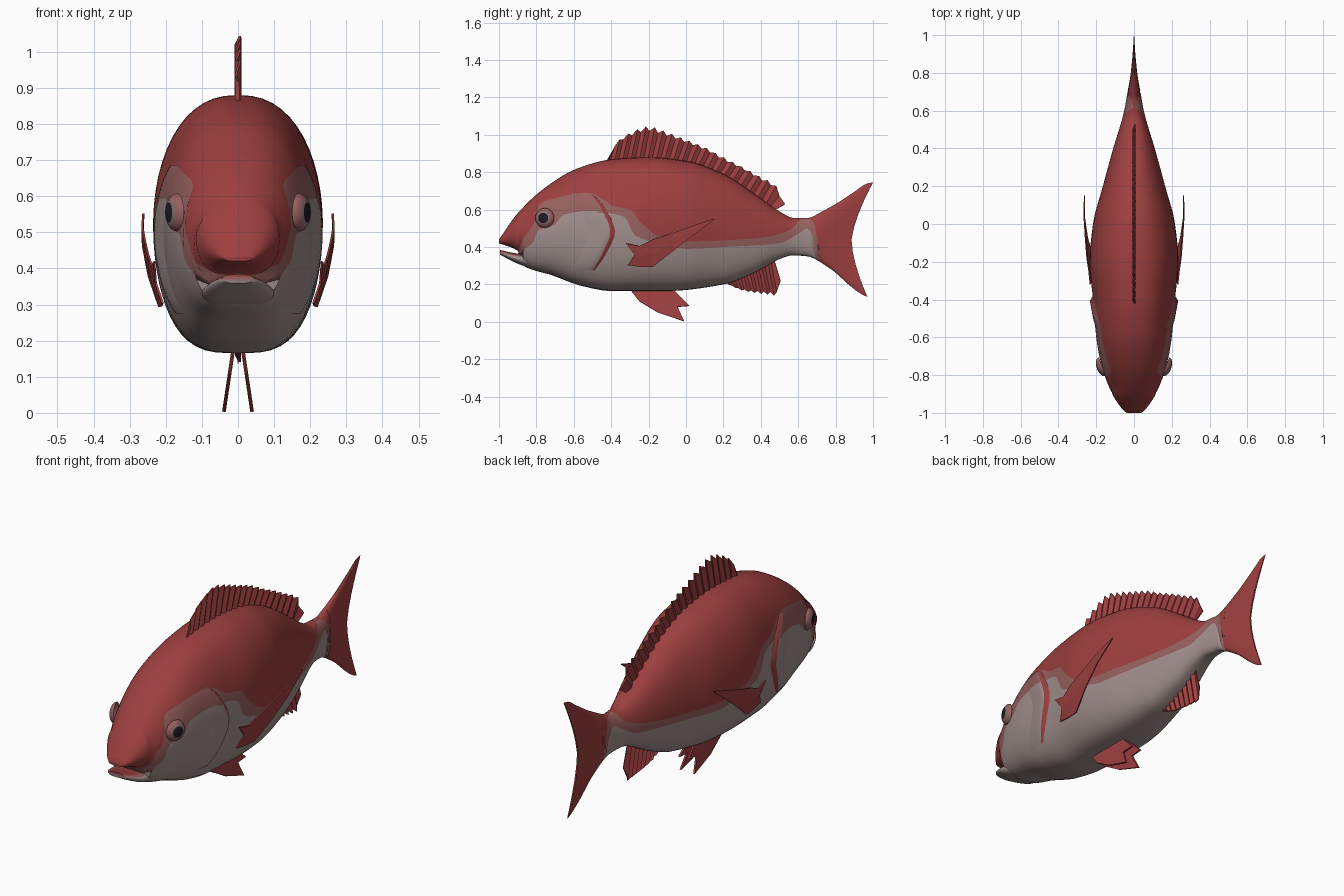
import bpy, math
from math import pi, sin, cos, acos

if "Cube" in bpy.data.objects:
    bpy.data.objects.remove(bpy.data.objects["Cube"])


def material(name, rgb):
    m = bpy.data.materials.new(name)
    m.use_nodes = True
    m.diffuse_color = (*rgb, 1)
    m.node_tree.nodes["Principled BSDF"].inputs["Base Color"].default_value = (*rgb, 1)
    return m


RED, PINK, BELLY, IRIS, BLACK = range(5)
MATS = [material("scale_red", (0.34, 0.05, 0.05)), material("pink_band", (0.31, 0.12, 0.115)),
        material("pale_belly", (0.36, 0.28, 0.27)), material("eye_iris", (0.26, 0.16, 0.16)),
        material("pupil_black", (0.012, 0.012, 0.018))]


def build(name, verts, faces, mats, smooth=True, mirror=False, thick=0):
    me = bpy.data.meshes.new(name)
    me.from_pydata(verts, [], faces)
    for m in MATS:
        me.materials.append(m)
    for p, i in zip(me.polygons, mats):
        p.material_index = i
    ob = bpy.data.objects.new(name, me)
    bpy.context.collection.objects.link(ob)
    if smooth:
        bpy.ops.object.select_all(action='DESELECT')
        ob.select_set(True)
        bpy.context.view_layer.objects.active = ob
        bpy.ops.object.shade_smooth_by_angle(angle=math.radians(50))
    if thick:
        s = ob.modifiers.new("thickness", 'SOLIDIFY')
        s.thickness, s.offset = thick, 0
    if mirror:
        ob.modifiers.new("mirror", 'MIRROR').use_mirror_merge = False
    return ob


def curve(*pts):
    """Monotone cubic through the points."""
    d = [(b[1] - a[1]) / (b[0] - a[0]) for a, b in zip(pts, pts[1:])]
    m = [d[0]] + [2 * a * b / (a + b) if a * b > 0 else 0 for a, b in zip(d, d[1:])] + [d[-1]]

    def f(x):
        x = min(max(x, pts[0][0]), pts[-1][0])
        i = max(k for k in range(len(d)) if x >= pts[k][0])
        (x0, y0), (x1, y1) = pts[i], pts[i + 1]
        h = x1 - x0
        t = (x - x0) / h
        return (y0 * (1 + 2 * t) * (1 - t) ** 2 + m[i] * h * t * (1 - t) ** 2
                + y1 * t * t * (3 - 2 * t) + m[i + 1] * h * t * t * (t - 1))
    return f


# Body outline: back, belly, half width, and the two colour borders
top = curve((-1, .44), (-.9, .58), (-.75, .72), (-.58, .82), (-.4, .868), (-.2, .88), (0, .86),
            (.2, .79), (.4, .66), (.5, .59), (.58, .555), (.65, .555), (.72, .585))
bot = curve((-1, .42), (-.9, .38), (-.87, .3), (-.72, .25), (-.55, .19), (-.4, .165), (-.1, .165),
            (.2, .2), (.36, .26), (.5, .335), (.57, .355), (.65, .35), (.72, .32))
wide = curve((-1, .04), (-.97, .07), (-.9, .115), (-.75, .172), (-.6, .2), (-.4, .217), (-.2, .235),
             (0, .217), (.2, .165), (.4, .11), (.6, .052), (.72, .031))
outer = curve((-.95, .2), (-.9, .38), (-.86, .46), (-.81, .53), (-.79, .62), (-.74, .65), (-.52, .69),
              (-.45, .66), (-.39, .62), (-.3, .6), (-.25, .54), (-.15, .46), (0, .43), (.2, .435),
              (.4, .45), (.5, .47), (.57, .5), (.62, .555), (.68, .54), (.7, .46), (.715, .3))
inner = curve((-.92, .2), (-.86, .39), (-.82, .42), (-.79, .49), (-.7, .52), (-.66, .57), (-.55, .59),
              (-.4, .58), (-.33, .56), (-.27, .46), (-.1, .41), (0, .39), (.2, .4), (.5, .42),
              (.6, .47), (.65, .5), (.68, .45), (.695, .3))


def angle(z, t, b):
    return acos(min(1, max(-1, 2 * (z - b) / (t - b) - 1)))


def girth(a):
    return max(0, sin(a)) ** (.85 if a < pi / 2 else .62)


def surface(y, z):
    return wide(y) * girth(angle(z, top(y), bot(y)))


BANDS = ((14, RED), (3, PINK), (12, BELLY))


def loft(name, stations):
    """Stations: y, top, bottom, half width, outer border, inner border, bow."""
    verts, faces, mats = [], [], []
    side = [m for n, m in BANDS for _ in range(n)]
    colours = side + side[::-1]
    n = len(colours)
    for y, t, b, w, zo, zi, bow in stations:
        ao = min(max(angle(zo, t, b), .001), pi - 2e-4)
        ai = min(max(angle(zi, t, b), ao + 5e-5), pi - 1e-4)
        cuts = (0, ao, ai, pi)
        angs = [cuts[k] + (cuts[k + 1] - cuts[k]) * i / c
                for k, (c, _) in enumerate(BANDS) for i in range(c)] + [pi]
        half = []
        for a in angs:
            c = cos(a)
            yy = y - bow * (1 - abs(c) ** 1.5) - bow * .15 * (1 - c)
            half.append((w * girth(a), yy, (t + b) / 2 + (t - b) / 2 * c))
        verts += half + [(-x, yy, z) for x, yy, z in half[-2:0:-1]]
    rows = len(stations)
    for r in range(rows - 1):
        for i in range(n):
            j = (i + 1) % n
            faces.append((r * n + i, r * n + j, r * n + n + j, r * n + n + i))
            mats.append(colours[i])
    # end caps as strips across the section
    for base, flip in ((0, 1), ((rows - 1) * n, -1)):
        for i in range(n // 2):
            q = [base + i, base + (n - i) % n, base + n - i - 1, base + i + 1]
            q = list(dict.fromkeys(q))
            faces.append(q[::flip])
            mats.append(side[i])
    return build(name, verts, faces, mats)


def steps(a, b, n):
    return [a + (b - a) * i / n for i in range(n + 1)]


loft("body", [(y, top(y), bot(y), wide(y), outer(y), inner(y), 0) for y in steps(-1, .72, 120)])

# Lower jaw with a red lining and a pink lip
jt = curve((-1, .385), (-.9, .365), (-.82, .36))
jb = curve((-1, .362), (-.93, .325), (-.88, .303), (-.82, .287))
jw = curve((-1, .04), (-.95, .078), (-.88, .1), (-.82, .095))
loft("lower_jaw", [(y, jt(y), jb(y), jw(y), jt(y) - .006, jt(y) - .014, 0) for y in steps(-.995, -.82, 12)])

# Forked tail
tt = curve((.71, .58), (.8, .63), (.9, .695), (.97, .74), (1, .745))
tb = curve((.71, .325), (.8, .27), (.9, .19), (.97, .145), (1, .133))
tw = curve((.71, .032), (.8, .022), (.9, .013), (1, .004))
loft("tail_fin", [(y, tt(y), tb(y), tw(y), 0, 0, .1 * (y - .71) / .29) for y in steps(.71, 1, 16)])

# Gill covers: a raised flap with a red slit behind its edge
edge = curve((.27, -.5), (.38, -.44), (.48, -.405), (.6, -.45), (.69, -.51))
FLAP = ((-.13, -.003), (-.08, .008), (-.03, .014), (0, .017), (.03, -.004))
verts, faces, mats = [], [], []
zs = steps(.275, .685, 40)
for z in zs:
    k = sin(pi * (z - .265) / .43) ** .5
    for dy, off in FLAP:
        y = edge(z) + dy * (k if dy > 0 else 1)
        verts.append((surface(y, z) + off * k, y, z))
C = len(FLAP)
for r in range(len(zs) - 1):
    for c in range(C - 1):
        q = (r * C + c, r * C + c + 1, r * C + C + c + 1, r * C + C + c)
        y, z = (sum(verts[i][k] for i in q) / 4 for k in (1, 2))
        faces.append(q)
        mats.append(RED if c == C - 2 or z > outer(y) else PINK if z > inner(y) else BELLY)
build("gill_covers", verts, faces, mats, mirror=True)

# Eyes: flattened domes turned slightly forward, coloured in rings
verts, faces, mats = [], [], []
N, R, TURN = 32, .053, math.radians(20)
RADII = (.002, .014, .028, .034, .04, .047, .051, .053)
for r in RADII:
    lift = .03 * math.sqrt(max(0, 1 - (r / R) ** 2))
    for i in range(N):
        u, v = r * cos(2 * pi * i / N), r * sin(2 * pi * i / N)
        verts.append((.168 + lift * cos(TURN) + u * sin(TURN), -.755 - lift * sin(TURN) + u * cos(TURN), .555 + v))
faces.append(range(N))
mats.append(BLACK)
for k in range(len(RADII) - 1):
    for i in range(N):
        j = (i + 1) % N
        faces.append((k * N + i, k * N + N + i, k * N + N + j, k * N + j))
        mats.append(BLACK if k < 2 else IRIS if k < 4 else PINK)
build("eyes", verts, faces, mats, mirror=True)


def fin(name, rows, across, thick=.006, mirror=False):
    """Sheet through rows of (y, z) points; across gives x from column, y, z."""
    n = len(rows[0])
    verts = [(across(i, y, z), y, z) for row in rows for i, (y, z) in enumerate(row)]
    faces = [(r * n + i, r * n + i + 1, r * n + n + i + 1, r * n + n + i)
             for r in range(len(rows) - 1) for i in range(n - 1)]
    build(name, verts, faces, [RED] * len(faces), smooth=False, mirror=mirror, thick=thick)


def rayed_fin(name, base, tip, y0, y1, t0, t1, rays, notch):
    """Pleated fin with a pointed ray at every other column."""
    low, high = [], []
    for i in range(2 * rays + 1):
        k = i / (2 * rays)
        yb, yt = y0 + (y1 - y0) * k, t0 + (t1 - t0) * k
        zb, zt = base(yb), tip(yt)
        f = 1 - notch * (i % 2)
        low.append((yb, zb))
        high.append((yb + (yt - yb) * f, zb + (zt - zb) * f))
    fin(name, [low, high], lambda i, y, z: .006 * (-1) ** i)


dorsal = curve((-.4, .9), (-.37, .96), (-.3, 1.01), (-.2, 1.045), (-.1, 1.015), (0, .975), (.1, .935),
               (.2, .88), (.3, .83), (.4, .775), (.48, .73), (.53, .63))
rayed_fin("dorsal_fin", lambda y: top(y) - .015, dorsal, -.43, .47, -.4, .53, 20, .13)
anal = curve((.23, .2), (.3, .168), (.4, .15), (.49, .14), (.51, .25))
rayed_fin("anal_fin", lambda y: bot(y) + .015, anal, .21, .47, .23, .505, 8, .1)

# Paired belly fins with a notched tip
fin("pelvic_fins",
    [[(-.3, .175), (-.2, .175), (-.12, .175), (-.1, .175), (-.07, .175)],
     [(-.25, .11), (-.15, .05), (-.01, .003), (-.045, .08), (.02, .085)]],
    lambda i, y, z: .014 + (.17 - z) * .15, thick=.01, mirror=True)

# Paired side fins sweeping back and away from the body
low = [(-.31, .303), (-.245, .295), (-.18, .293), (-.07, .378), (.04, .463), (.15, .547)]
high = [(-.32, .42), (-.25, .405), (-.18, .44), (-.07, .475), (.04, .515), (.15, .552)]
mid = [((a[0] + b[0]) / 2, (a[1] + b[1]) / 2) for a, b in zip(low, high)]
mid[0] = (-.275, .36)
fin("pectoral_fins", [low, mid, high],
    lambda i, y, z: surface(y, z) + .012 + .33 * (y + .32) ** 2, mirror=True)
